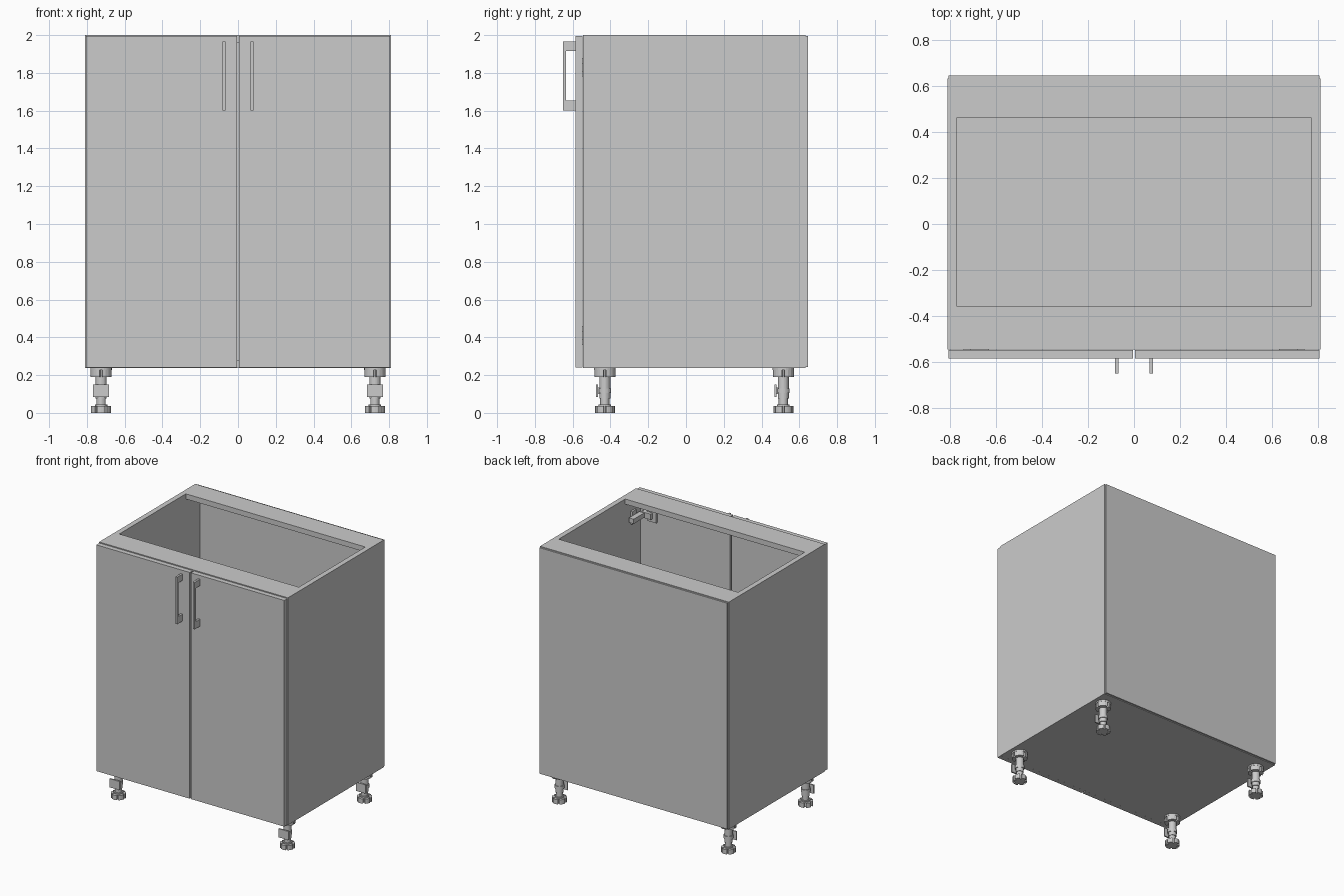
import bpy, bmesh, math
from mathutils import Vector

if "Cube" in bpy.data.objects:
    bpy.data.objects.remove(bpy.data.objects["Cube"])


def make(name, bm):
    bmesh.ops.recalc_face_normals(bm, faces=bm.faces[:])
    me = bpy.data.meshes.new(name)
    bm.to_mesh(me)
    bm.free()
    ob = bpy.data.objects.new(name, me)
    bpy.context.collection.objects.link(ob)
    return ob


def add_box(bm, x0, x1, y0, y1, z0, z1):
    vs = bmesh.ops.create_cube(bm, size=1)["verts"]
    for v in vs:
        v.co = Vector((x0 if v.co.x < 0 else x1,
                       y0 if v.co.y < 0 else y1,
                       z0 if v.co.z < 0 else z1))


def box(name, *lim):
    bm = bmesh.new()
    add_box(bm, *lim)
    return make(name, bm)


def add_prism(bm, pts, offset):
    face = bm.faces.new([bm.verts.new(p) for p in pts])
    ext = bmesh.ops.extrude_face_region(bm, geom=[face], use_keep_orig=True)["geom"]
    for v in ext:
        if isinstance(v, bmesh.types.BMVert):
            v.co += Vector(offset)


def add_disc(bm, r, z0, z1, n=24):
    add_prism(bm, [(r * math.cos(2 * math.pi * i / n), r * math.sin(2 * math.pi * i / n), z0)
                   for i in range(n)], (0, 0, z1 - z0))


def add_slotted_disc(bm, r, r_in, z0, z1, lobes, slot):
    # disc with narrow radial slots around its rim
    pts = []
    step = 2 * math.pi / lobes
    for i in range(lobes):
        a0, a1 = i * step + slot, (i + 1) * step - slot
        arc = [(r_in, a0)] + [(r, a0 + (a1 - a0) * k / 4) for k in range(5)] + [(r_in, a1)]
        pts += [(q * math.cos(a), q * math.sin(a), z0) for q, a in arc]
    add_prism(bm, pts, (0, 0, z1 - z0))


W, T = 0.81, 0.04            # half width, board thickness
FRONT, BACK = -0.545, 0.632  # carcass depth
Z0, Z1 = 0.238, 2.0

# Carcass boards
for side, s in (("left", -1), ("right", 1)):
    a, b = sorted((s * W, s * (W - T)))
    box(side + "_side_panel", a, b, FRONT, BACK, Z0, Z1)
IN = W - T
box("bottom_panel", -IN, IN, FRONT, BACK, Z0, Z0 + T)
box("front_top_rail", -IN, IN, FRONT, -0.355, Z1 - T, Z1)
box("back_top_rail", -IN, IN, 0.46, BACK, Z1 - T, Z1)
box("back_panel", -W + 0.005, W - 0.005, BACK, 0.645, Z0 + 0.005, Z1 - 0.005)

for side, s in (("left", -1), ("right", 1)):
    # Door
    a, b = sorted((s * 0.005, s * (W - 0.004)))
    box(side + "_door", a, b, -0.585, FRONT - 0.003, Z0 + 0.002, Z1 - 0.006)

    # Bow handle
    bm = bmesh.new()
    c_shape = [(-0.585, 1.60), (-0.65, 1.60), (-0.65, 1.965), (-0.585, 1.965),
               (-0.585, 1.915), (-0.635, 1.915), (-0.635, 1.655), (-0.585, 1.655)]
    add_prism(bm, [(s * 0.075 - 0.008, y, z) for y, z in c_shape], (0.016, 0, 0))
    make(side + "_handle", bm)

    # Hinges: wall plate, arm and door cup
    for level, z in (("lower", 0.41), ("upper", 1.83)):
        bm = bmesh.new()
        for x0, x1, y0, y1, h in ((0.755, 0.77, -0.47, -0.42, 0.05),
                                  (0.715, 0.756, -0.51, -0.38, 0.018),
                                  (0.66, 0.74, -0.55, -0.51, 0.022),
                                  (0.63, 0.71, -0.55, -0.535, 0.05)):
            a, b = sorted((s * x0, s * x1))
            add_box(bm, a, b, y0, y1, z - h, z + h)
        make(f"{side}_{level}_hinge", bm)

# Adjustable leg: flange, sleeve, screw, slotted foot and plinth clip
bm = bmesh.new()
add_disc(bm, 0.057, 0.226, 0.24)
add_slotted_disc(bm, 0.056, 0.032, 0.19, 0.228, 4, 0.13)
add_disc(bm, 0.029, 0.075, 0.20)
add_disc(bm, 0.024, 0.03, 0.08)
add_slotted_disc(bm, 0.053, 0.036, 0.0, 0.036, 6, 0.12)
add_disc(bm, 0.033, 0.034, 0.045)
add_disc(bm, 0.034, 0.105, 0.13)
add_box(bm, -0.042, 0.042, -0.047, -0.036, 0.083, 0.15)
add_box(bm, -0.012, 0.012, -0.04, -0.02, 0.10, 0.135)
leg = make("front_left_leg", bm)
for p in leg.data.polygons:
    p.use_smooth = False

leg.location = (-0.725, -0.43, 0)
for name, x, y in (("front_right_leg", 0.725, -0.43),
                   ("back_left_leg", -0.725, 0.515),
                   ("back_right_leg", 0.725, 0.515)):
    ob = bpy.data.objects.new(name, leg.data)
    ob.location = (x, y, 0)
    bpy.context.collection.objects.link(ob)
